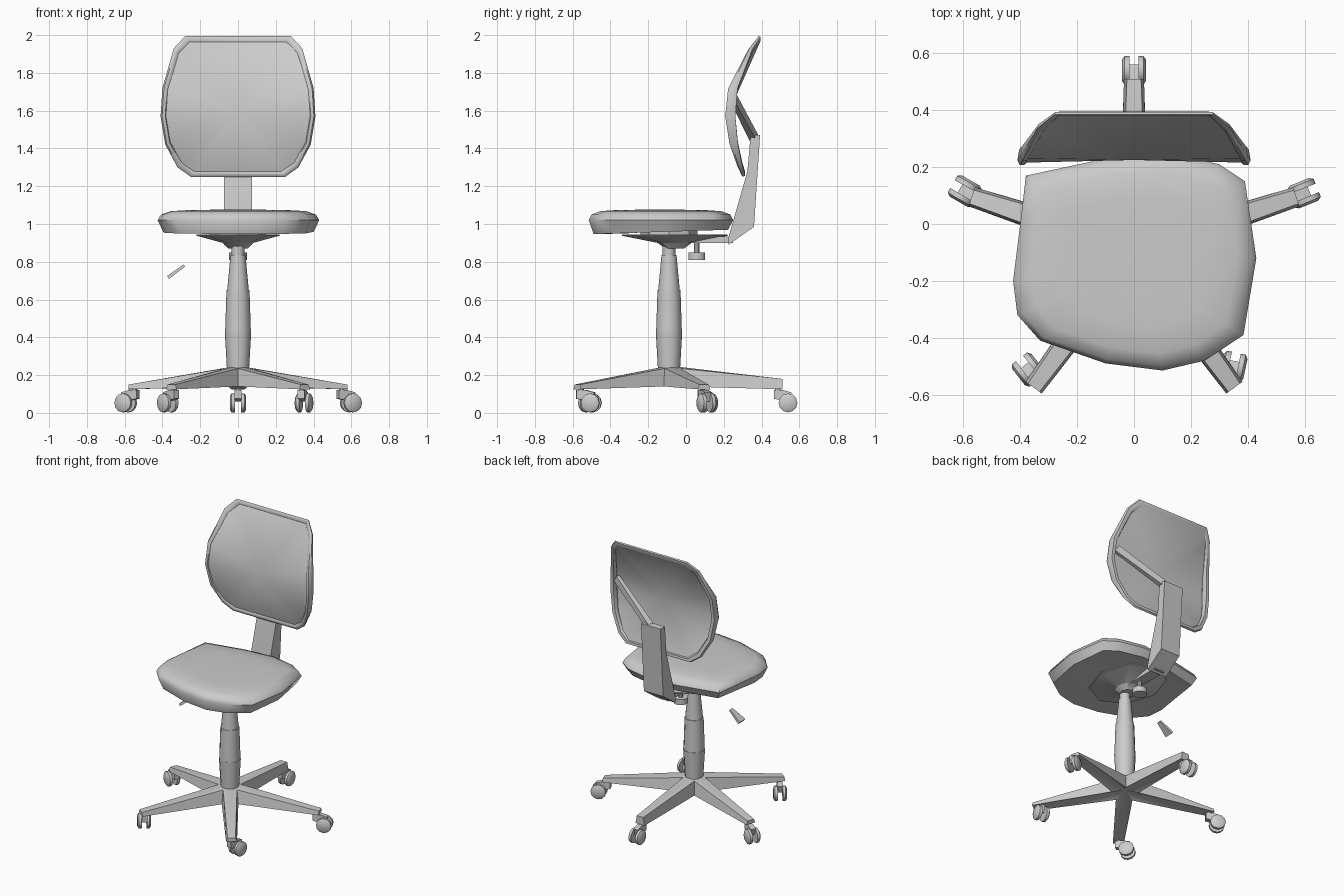
import bpy, bmesh, math
from mathutils import Vector, Matrix

cube = bpy.data.objects.get("Cube")
if cube:
    bpy.data.objects.remove(cube, do_unlink=True)

grey = bpy.data.materials.new("light_grey")
grey.use_nodes = True
grey.diffuse_color = (0.6, 0.6, 0.6, 1)
grey.node_tree.nodes["Principled BSDF"].inputs["Base Color"].default_value = (0.6, 0.6, 0.6, 1)

AXIS_Y = -0.09   # the column stands slightly forward of the middle


def finish(name, bm, angle=40, matrix=None):
    bmesh.ops.recalc_face_normals(bm, faces=bm.faces)
    if matrix:
        bm.transform(matrix)
    mesh = bpy.data.meshes.new(name)
    bm.to_mesh(mesh)
    bm.free()
    ob = bpy.data.objects.new(name, mesh)
    bpy.context.collection.objects.link(ob)
    mesh.materials.append(grey)
    bpy.ops.object.select_all(action='DESELECT')
    ob.select_set(True)
    bpy.context.view_layer.objects.active = ob
    bpy.ops.object.shade_smooth_by_angle(angle=math.radians(angle))
    return ob


def loft(name, rings, caps=True, loop=False, angle=40, matrix=None):
    """Skin a list of equal point rings."""
    bm = bmesh.new()
    vs = [[bm.verts.new(p) for p in ring] for ring in rings]
    pairs = list(zip(vs, vs[1:])) + ([(vs[-1], vs[0])] if loop else [])
    for a, b in pairs:
        for i in range(len(a)):
            j = (i + 1) % len(a)
            bm.faces.new((a[i], a[j], b[j], b[i]))
    if caps and not loop:
        bm.faces.new(vs[0])
        bm.faces.new(vs[-1])
    return finish(name, bm, angle, matrix)


def circle(rx, z, n=12, ry=None, y=AXIS_Y):
    ry = ry or rx
    return [(rx * math.cos(math.tau * i / n), y + ry * math.sin(math.tau * i / n), z)
            for i in range(n)]


def turned(name, profile, n=12, y=AXIS_Y):
    return loft(name, [circle(r, z, n, y=y) for r, z in profile])


def side_prism(name, outline, half):
    """Extrude a (y, z) outline across x."""
    return loft(name, [[(x, y, z) for y, z in outline] for x in (-half, half)], angle=25)


def bar(name, a, b, size_a, size_b):
    """Tapered rectangular bar between two points."""
    a, b = Vector(a), Vector(b)
    d = (b - a).normalized()
    u = d.cross(Vector((0, 0, 1))).normalized()
    v = u.cross(d)
    rings = [[p + u * w * s + v * h * t for s, t in ((-1, -1), (1, -1), (1, 1), (-1, 1))]
             for p, (w, h) in ((a, size_a), (b, size_b))]
    return loft(name, rings, angle=25)


# Star base: five tapered arms meeting at a hub, hollowed underneath
bm = bmesh.new()
top = bm.verts.new((0, AXIS_Y, 0.25))
under = bm.verts.new((0, AXIS_Y, 0.17))


def polar(angle, radius, z, side=0.0):
    c, s = math.cos(angle), math.sin(angle)
    return bm.verts.new((radius * c - side * s, AXIS_Y + radius * s + side * c, z))


valleys = []
for k in range(5):
    mid = math.radians(54 + 72 * k)
    valleys.append((polar(mid, 0.075, 0.235), polar(mid, 0.09, 0.14)))
for k in range(5):
    ang = math.radians(90 + 72 * k)
    high = 0.18 if k == 0 else 0.15
    (rt, rb), (lt, lb) = valleys[k], valleys[(k + 1) % 5]
    tr, tl = polar(ang, 0.6, high, -0.025), polar(ang, 0.6, high, 0.025)
    br, bl = polar(ang, 0.6, 0.125, -0.035), polar(ang, 0.6, 0.125, 0.035)
    for face in ((top, rt, tr, tl), (top, tl, lt), (rt, rb, br, tr), (lt, tl, bl, lb),
                 (tr, br, bl, tl), (under, br, rb), (under, bl, br), (under, lb, bl)):
        bm.faces.new(face)
finish("star_base", bm, 30)

# Casters: twin wheels under a hood, each swivelled its own way
for k, swivel in enumerate((90, 150, 128, 78, 22)):
    ang = math.radians(90 + 72 * k)
    place = (Matrix.Translation((0.575 * math.cos(ang), AXIS_Y + 0.575 * math.sin(ang), 0))
             @ Matrix.Rotation(math.radians(swivel), 4, 'Z'))
    for side in (-1, 1):
        rings = [[(0.055 + r * math.cos(math.tau * i / 12), side * y,
                   0.053 + r * math.sin(math.tau * i / 12)) for i in range(12)]
                 for y, r in ((0.016, 0.05), (0.034, 0.05), (0.043, 0.036))]
        loft("caster_wheel", rings, matrix=place)
    hood = ((-0.02, 0.075), (-0.02, 0.12), (0.03, 0.12), (0.075, 0.108), (0.06, 0.06))
    loft("caster_hood", [[(x, y, z) for x, z in hood] for y in (-0.018, 0.018)], matrix=place)
    pin = [(0.014 * math.cos(math.tau * i / 8), 0.014 * math.sin(math.tau * i / 8))
           for i in range(8)]
    loft("caster_pin", [[(x, y, z) for x, y in pin] for z in (0.1, 0.145)], matrix=place)

# Gas column in stepped sleeves
turned("column_lower", [(0.058, 0.22), (0.07, 0.43)])
turned("column_middle", [(0.068, 0.43), (0.061, 0.65)])
turned("column_upper", [(0.057, 0.65), (0.043, 0.8), (0.04, 0.835)])
turned("column_neck", [(0.033, 0.83), (0.036, 0.9)])

# Seat mount: shallow funnel below the seat
loft("seat_mount", [circle(rx, z, 8, ry, y=-0.06) for rx, ry, z in
                    ((0.05, 0.05, 0.87), (0.08, 0.09, 0.9), (0.22, 0.28, 0.938), (0.22, 0.28, 0.945))],
     angle=30)
turned("seat_mount_core", [(0.15, 0.94), (0.15, 0.97)], 8)

# Seat cushion: rounded outline stacked in scaled layers
outline = [(-0.38, 0.17), (-0.1, 0.23), (0.12, 0.25), (0.3, 0.21), (0.39, 0.15), (0.43, -0.12),
           (0.385, -0.39), (0.25, -0.48), (0.1, -0.515), (-0.1, -0.49), (-0.33, -0.41),
           (-0.41, -0.32), (-0.425, -0.2), (-0.4, 0.0)]
layers = ((0.5, 0.965), (0.93, 0.962), (1.0, 1.02), (0.96, 1.05), (0.84, 1.068), (0.6, 1.074), (0.25, 1.076))
loft("seat_cushion", [[(x * s, -0.14 + (y + 0.14) * s, z + (0.03 * y if z < 1 else 0))
                       for x, y in outline] for s, z in layers], angle=50)

# Back support: bar, tightening knob and upright
side_prism("support_bar", [(-0.03, 0.9), (0.25, 0.9), (0.25, 0.935), (-0.03, 0.935)], 0.04)
turned("knob_stem", [(0.014, 0.84), (0.014, 0.91)], 8, 0.057)
turned("knob", [(0.047, 0.81), (0.047, 0.848)], 10, 0.057)
side_prism("back_upright", [(0.225, 0.89), (0.36, 0.985), (0.392, 1.47), (0.342, 1.47),
                            (0.325, 1.28), (0.225, 0.93)], 0.075)
bar("back_brace", (0.03, 0.36, 1.455), (0.36, 0.255, 1.66), (0.02, 0.02), (0.012, 0.025))

# Backrest: rolled frame around a shallow fan-shaped panel
half = [(0.25, 1.25), (0.32, 1.3), (0.385, 1.42), (0.41, 1.57), (0.4, 1.72), (0.34, 1.93), (0.28, 1.995)]
frame = half + [(-x, z) for x, z in reversed(half)]
MID_Z = 1.6


def bend(z):
    d = z - MID_Z
    return 0.207 + (1.12 if d > 0 else 0.72) * d * d


def inset(x, z, s):
    return x * s, MID_Z + (z - MID_Z) * s


rings = []
for x, z in frame:
    depth = 0.012 + 0.042 * max(0, 1 - ((z - MID_Z) / 0.38) ** 2)
    ring = []
    for s, back in ((0.98, 0), (1.0, 0.3), (0.985, 1), (0.93, 1), (0.91, 0.5), (0.94, 0)):
        px, pz = inset(x, z, s)
        ring.append((px, bend(z) + depth * back, pz))
    rings.append(ring)
loft("backrest_frame", rings, loop=True, angle=50)

bm = bmesh.new()
for offset in (0, 0.006):
    centre = bm.verts.new((0, 0.225 + offset, MID_Z))
    edge = []
    for x, z in frame:
        px, pz = inset(x, z, 0.94)
        edge.append(bm.verts.new((px, bend(z) + 0.008 + offset, pz)))
    for i in range(len(edge)):
        bm.faces.new((centre, edge[i], edge[(i + 1) % len(edge)]))
finish("backrest_panel", bm, 60)

# Height lever: small tapered paddle
bar("height_lever", (-0.37, AXIS_Y, 0.717), (-0.285, AXIS_Y, 0.78), (0.032, 0.009), (0.014, 0.007))
